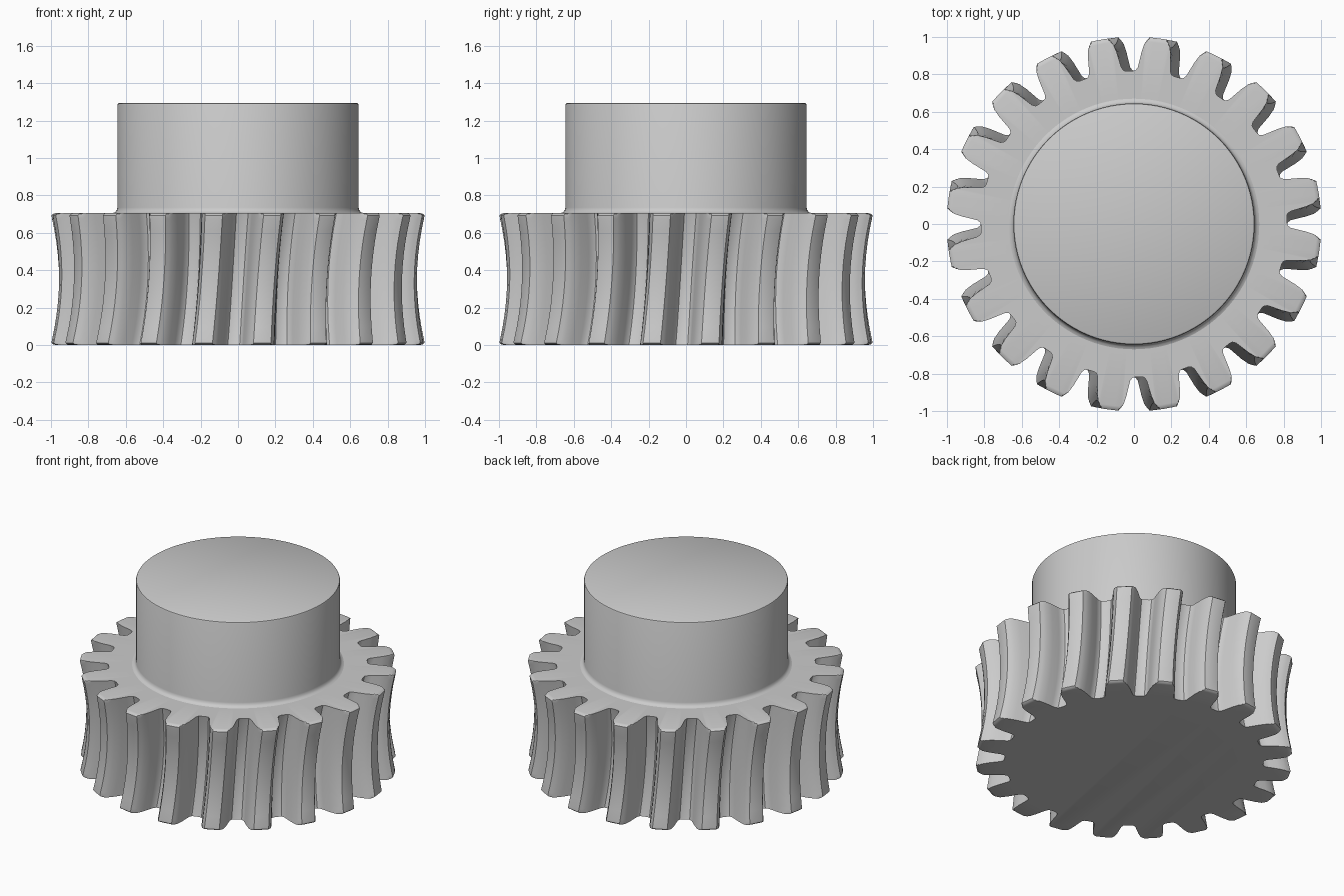
import bpy, bmesh, math

if "Cube" in bpy.data.objects:
    bpy.data.objects.remove(bpy.data.objects["Cube"])

TEETH = 20
H = 0.705              # gear height
TWIST = math.radians(3.2)

# half tooth: (angle from tooth centre in degrees, radius), tip to valley
HALF = [(1.3, 1.007), (2.7, 1.004), (3.4, 0.985), (4.1, 0.965), (4.9, 0.92),
        (5.6, 0.865), (6.0, 0.838), (6.8, 0.822), (7.9, 0.818)]
TOOTH = [(-a, r) for a, r in reversed(HALF)] + HALF


def finish(bm, name, angle):
    bmesh.ops.recalc_face_normals(bm, faces=bm.faces)
    me = bpy.data.meshes.new(name)
    bm.to_mesh(me)
    bm.free()
    ob = bpy.data.objects.new(name, me)
    bpy.context.collection.objects.link(ob)
    bpy.ops.object.select_all(action='DESELECT')
    ob.select_set(True)
    bpy.context.view_layer.objects.active = ob
    bpy.ops.object.shade_smooth_by_angle(angle=math.radians(angle))
    return ob


def add_ring(bm, pts, z):
    return [bm.verts.new((r * math.cos(a), r * math.sin(a), z)) for a, r in pts]


def bridge(bm, lo, hi):
    n = len(lo)
    for i in range(n):
        j = (i + 1) % n
        bm.faces.new((lo[i], lo[j], hi[j], hi[i]))


def gear_section(z):
    """Throated, slightly helical tooth outline at height z."""
    t = z / H * 2 - 1
    sag = 0.042 * (1 - t * t)
    c = 0.03                                  # rounded outer corner
    d = max(0.0, c - min(z, H - z))
    cap = 1.007 - c + math.sqrt(max(0.0, c * c - d * d))
    pts = []
    for k in range(TEETH):
        base = math.radians(9 + k * 360 / TEETH) + TWIST * t / 2
        pts += [(base + math.radians(a), min(r - sag, cap)) for a, r in TOOTH]
    return pts


# toothed wheel
bm = bmesh.new()
levels = [0, 0.004, 0.012, 0.03] + [0.03 + (H - 0.06) * i / 10 for i in range(1, 10)]
levels += [H - 0.03, H - 0.012, H - 0.004, H]
rings = [add_ring(bm, gear_section(z), z) for z in levels]
for lo, hi in zip(rings, rings[1:]):
    bridge(bm, lo, hi)
bm.faces.new(rings[0])
inner = add_ring(bm, [(a, 0.668) for a, r in gear_section(H)], H)
bridge(bm, rings[-1], inner)
finish(bm, "toothed_wheel", 30)

# hub with a small base fillet and a softened top edge
bm = bmesh.new()
N = 96
profile = [(0.670, H), (0.658, 0.710), (0.649, 0.720), (0.645, 0.735),
           (0.645, 1.284), (0.642, 1.291), (0.635, 1.295)]
rings = [add_ring(bm, [(2 * math.pi * i / N, r) for i in range(N)], z) for r, z in profile]
for lo, hi in zip(rings, rings[1:]):
    bridge(bm, lo, hi)
bm.faces.new(rings[-1])
hub = finish(bm, "hub", 30)
